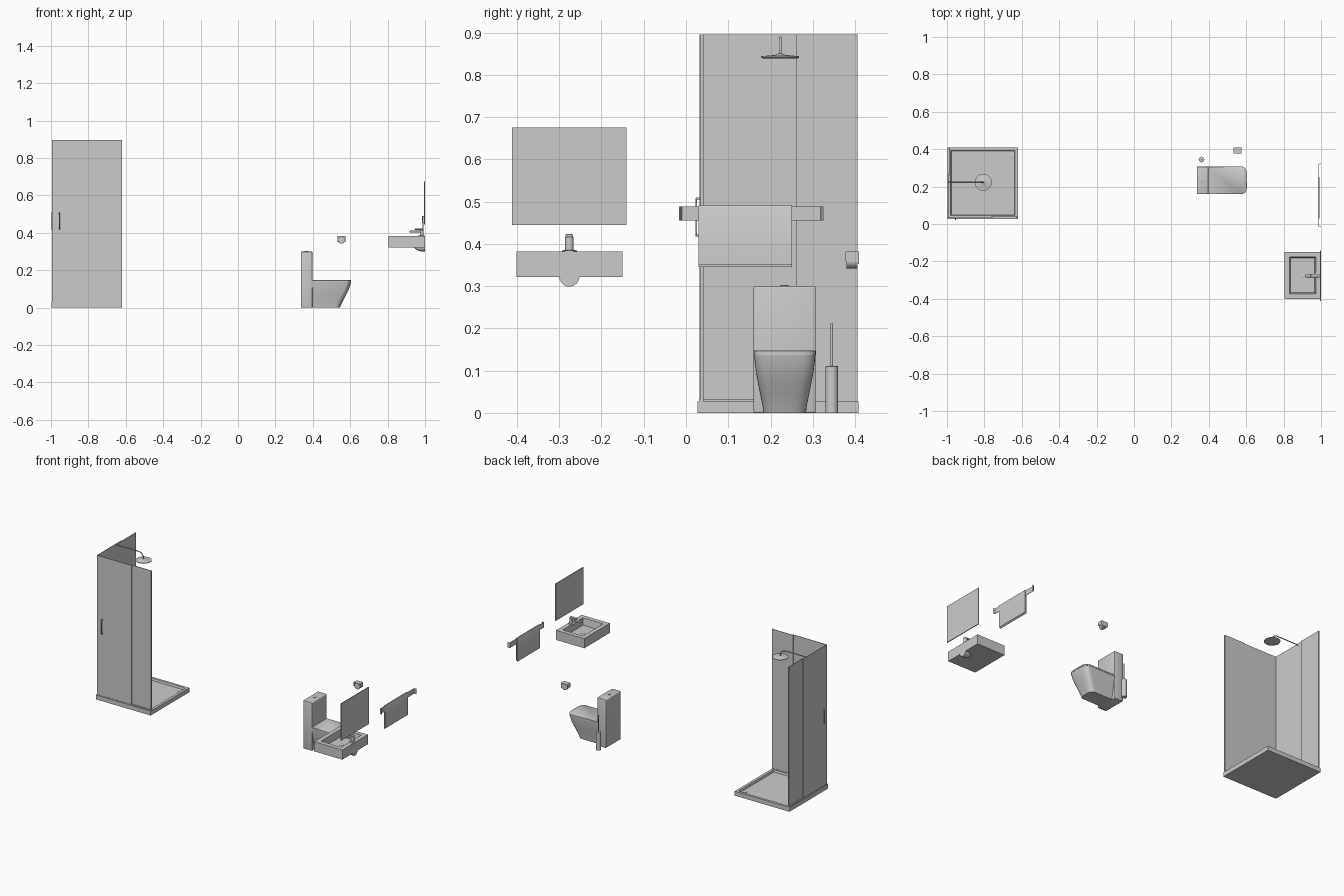
import bpy, bmesh, math
from mathutils import Vector

if "Cube" in bpy.data.objects:
    bpy.data.objects.remove(bpy.data.objects["Cube"])


def mesh_object(name, bm, smooth=False):
    bmesh.ops.recalc_face_normals(bm, faces=bm.faces)
    me = bpy.data.meshes.new(name)
    bm.to_mesh(me)
    bm.free()
    ob = bpy.data.objects.new(name, me)
    bpy.context.collection.objects.link(ob)
    if smooth:
        bpy.ops.object.select_all(action='DESELECT')
        bpy.context.view_layer.objects.active = ob
        ob.select_set(True)
        bpy.ops.object.shade_smooth_by_angle(angle=math.radians(40))
    return ob


def box(name, x, y, z, bevel=0):
    """Box from (min, max) ranges, optionally with softened edges."""
    bm = bmesh.new()
    bmesh.ops.create_cube(bm, size=1)
    for v in bm.verts:
        v.co = [r[0] + (c + 0.5) * (r[1] - r[0]) for r, c in zip((x, y, z), v.co)]
    if bevel:
        bmesh.ops.bevel(bm, geom=bm.edges[:], offset=bevel, segments=3,
                        profile=0.5, affect='EDGES')
    return mesh_object(name, bm, bevel > 0)


def loft(name, rings):
    """Closed skin through equal-length point rings."""
    bm = bmesh.new()
    vs = [[bm.verts.new(p) for p in r] for r in rings]
    n = len(vs[0])
    for a, b in zip(vs, vs[1:]):
        for i in range(n):
            bm.faces.new((a[i], a[(i + 1) % n], b[(i + 1) % n], b[i]))
    bm.faces.new(vs[0])
    bm.faces.new(vs[-1])
    return mesh_object(name, bm, True)


def lathe(name, centre, profile, n=32):
    """Upright turned part from (radius, z) pairs."""
    return loft(name, [[(centre[0] + r * math.cos(2 * math.pi * i / n),
                         centre[1] + r * math.sin(2 * math.pi * i / n), z)
                        for i in range(n)] for r, z in profile])


def tube(name, pts, r):
    cu = bpy.data.curves.new(name, 'CURVE')
    cu.dimensions = '3D'
    cu.bevel_depth, cu.bevel_resolution, cu.use_fill_caps = r, 3, True
    sp = cu.splines.new('POLY')
    sp.points.add(len(pts) - 1)
    for p, c in zip(sp.points, pts):
        p.co = (*c, 1)
    ob = bpy.data.objects.new(name, cu)
    bpy.context.collection.objects.link(ob)
    return ob


def prism(name, pts, axis, lo, hi):
    """Extrude a 2D outline along the given axis (1 = y, 2 = z)."""
    def place(p, h):
        return (p[0], h, p[1]) if axis == 1 else (p[0], p[1], h)
    return loft(name, [[place(p, h) for p in pts] for h in (lo, hi)])


def basin(name, x, y, z, inner_x, inner_y, floor, taper=0.0):
    """Solid block with a recess sunk into its top."""
    def ring(x, y, z, t=0):
        return [(x[0] + t, y[0] + t, z), (x[1] - t, y[0] + t, z),
                (x[1] - t, y[1] - t, z), (x[0] + t, y[1] - t, z)]
    return loft(name, [ring(x, y, z[0]), ring(x, y, z[1]), ring(inner_x, inner_y, z[1]),
                       ring(inner_x, inner_y, floor, taper)])


# Shower tray and drain
basin("shower_tray", (-0.998, -0.62), (0.027, 0.408), (0, 0.027),
      (-0.98, -0.636), (0.045, 0.393), 0.014, 0.003)
lathe("shower_drain", (-0.657, 0.36), [(0.012, 0.013), (0.012, 0.016), (0.009, 0.017)])

# Shower glass: a sliding door and a fixed pane on each of two sides
top = (0.027, 0.896)
box("front_door", (-0.994, -0.755), (0.032, 0.035), top)
box("front_fixed_pane", (-0.765, -0.622), (0.037, 0.040), top)
box("side_door", (-0.994, -0.991), (0.032, 0.270), top)
box("side_fixed_pane", (-0.989, -0.986), (0.260, 0.403), top)
box("front_end_post", (-0.627, -0.621), (0.033, 0.041), top)
box("side_end_post", (-0.993, -0.985), (0.400, 0.406), top)
box("front_rail", (-0.994, -0.622), (0.031, 0.041), (0.026, 0.032))
box("side_rail", (-0.995, -0.985), (0.031, 0.405), (0.026, 0.032))
tube("front_door_handle", [(-0.955, 0.033, 0.42), (-0.955, 0.024, 0.42),
                           (-0.955, 0.024, 0.507), (-0.955, 0.033, 0.507)], 0.003)
tube("side_door_handle", [(-0.992, 0.066, 0.42), (-0.998, 0.066, 0.42),
                          (-0.998, 0.066, 0.507), (-0.992, 0.066, 0.507)], 0.002)

# Rain shower head on a bent arm
arm = [(-0.992, 0.223, 0.888)]
for i in range(9):
    a = math.pi / 2 * i / 8
    arm.append((-0.84 + 0.034 * math.sin(a), 0.223, 0.854 + 0.034 * math.cos(a)))
arm.append((-0.806, 0.223, 0.845))
tube("shower_arm", arm, 0.003)
lathe("shower_head", (-0.806, 0.223), [(0.040, 0.839), (0.045, 0.841), (0.045, 0.844),
                                       (0.012, 0.847), (0.006, 0.850)], 40)

# Toilet: cistern with button, tapering bowl and lid
box("cistern", (0.336, 0.397), (0.160, 0.307), (0, 0.300), 0.004)
lathe("flush_button", (0.366, 0.233), [(0.010, 0.299), (0.010, 0.302), (0.008, 0.303)])


def bowl_ring(z, front, w, cy=0.2335, back=0.395):
    pts = [(back, cy - w, z)]
    for i in range(17):
        a = -math.pi / 2 + math.pi * i / 16
        c, s = math.cos(a), math.sin(a)
        pts.append((front - 0.04 + 0.04 * abs(c) ** 0.6,
                    cy + w * math.copysign(abs(s) ** 0.6, s), z))
    pts.append((back, cy + w, z))
    pts.pop(1)
    return pts


loft("toilet_bowl", [bowl_ring(*r) for r in (
    (0, 0.545, 0.050), (0.02, 0.553, 0.053), (0.045, 0.566, 0.058), (0.07, 0.579, 0.063),
    (0.095, 0.591, 0.068), (0.12, 0.600, 0.071), (0.137, 0.604, 0.073))])
loft("toilet_lid", [bowl_ring(*r) for r in (
    (0.1375, 0.605, 0.074), (0.146, 0.605, 0.074), (0.148, 0.603, 0.072))])

# Toilet brush in its holder
lathe("brush_holder", (0.361, 0.345), [(0.015, 0), (0.015, 0.110), (0.013, 0.111)])
lathe("brush_handle", (0.361, 0.345), [(0.003, 0.105), (0.003, 0.212)], 12)

# Paper roll beneath a square-topped cover
circle = [(0.553 + 0.019 * math.cos(i * math.pi / 16), 0.361 + 0.019 * math.sin(i * math.pi / 16))
          for i in range(32)]
prism("paper_roll", circle, 1, 0.380, 0.406)
box("roll_cover_top", (0.531, 0.575), (0.378, 0.408), (0.379, 0.382))
for side, x in (("left", 0.531), ("right", 0.572)):
    box("roll_cover_" + side, (x, x + 0.003), (0.378, 0.408), (0.358, 0.380))
box("roll_wall_plate", (0.532, 0.574), (0.406, 0.409), (0.352, 0.382))

# Wall-hung sink with recess, drain and trap cover
basin("sink", (0.805, 0.999), (-0.401, -0.150), (0.322, 0.382),
      (0.832, 0.972), (-0.373, -0.176), 0.340, 0.006)
lathe("sink_drain", (0.905, -0.275), [(0.011, 0.339), (0.011, 0.342), (0.008, 0.343)])
bm = bmesh.new()
bmesh.ops.create_uvsphere(bm, u_segments=32, v_segments=16, radius=1)
for v in bm.verts:
    v.co = Vector((0.999 + 0.055 * v.co.x, -0.276 + 0.024 * v.co.y, 0.323 + 0.024 * v.co.z))
for co, no in (((0.999, 0, 0), (1, 0, 0)), ((0, 0, 0.3225), (0, 0, 1))):
    res = bmesh.ops.bisect_plane(bm, geom=bm.verts[:] + bm.edges[:] + bm.faces[:],
                                 plane_co=co, plane_no=no, clear_outer=True)
    cut = [e for e in res['geom_cut'] if isinstance(e, bmesh.types.BMEdge)]
    bmesh.ops.holes_fill(bm, edges=cut, sides=0)
mesh_object("trap_cover", bm, True)

# Faucet
lathe("faucet_base", (0.980, -0.276), [(0.018, 0.381), (0.018, 0.384), (0.010, 0.386)])
lathe("faucet_body", (0.982, -0.276), [(0.010, 0.383), (0.010, 0.416)])
box("faucet_spout", (0.917, 0.988), (-0.285, -0.267), (0.402, 0.411), 0.002)
box("faucet_lever", (0.945, 0.990), (-0.285, -0.267), (0.416, 0.423), 0.002)

# Mirror
box("mirror", (0.995, 1.0), (-0.412, -0.141), (0.445, 0.675))

# Towel rail: flat bar whose ends turn back to the wall
prism("towel_rail", [(1.0, -0.017), (0.987, -0.012), (0.987, 0.320), (1.0, 0.325),
                     (1.0, 0.322), (0.989, 0.318), (0.989, -0.010), (1.0, -0.014)],
      2, 0.455, 0.488)

# Towel folded over the rail
prism("towel", [(0.983, 0.345), (0.983, 0.487), (0.985, 0.491), (0.991, 0.491), (0.993, 0.487),
                (0.993, 0.350), (0.990, 0.350), (0.990, 0.488), (0.986, 0.488), (0.986, 0.345)],
      1, 0.029, 0.251)
